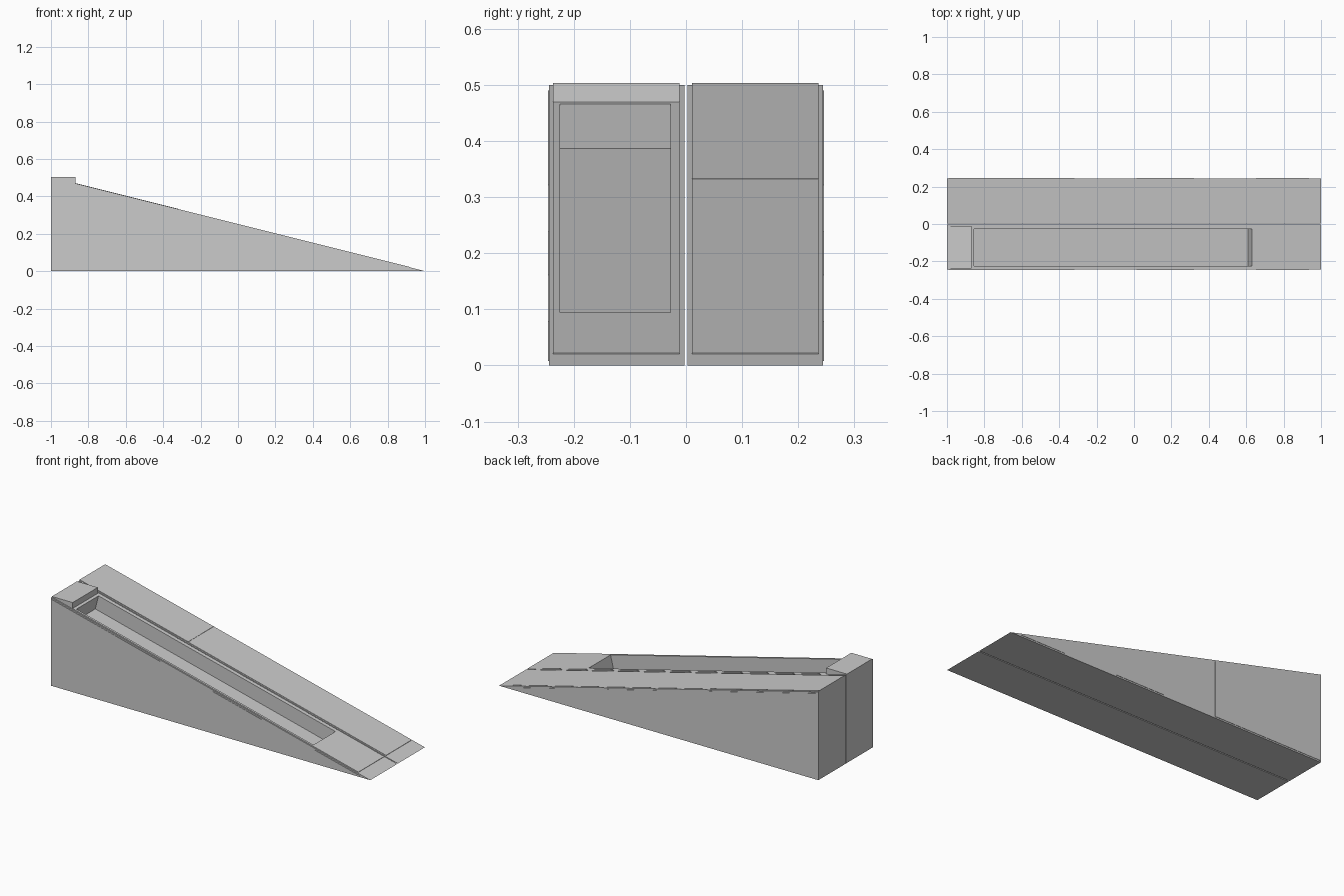
import bpy
import bmesh

cube = bpy.data.objects.get("Cube")
if cube:
    bpy.data.objects.remove(cube, do_unlink=True)

GREY = (0.6, 0.6, 0.6)
mat = bpy.data.materials.new("plain_grey")
mat.use_nodes = True
mat.diffuse_color = (*GREY, 1)
mat.node_tree.nodes["Principled BSDF"].inputs["Base Color"].default_value = (*GREY, 1)


def slope(x):
    """Height of the ramp surface at x."""
    return 0.25 * (1 - x)


def prism(name, profile, y0, y1):
    """Extrude an x-z profile from y0 to y1."""
    bm = bmesh.new()
    face = bm.faces.new([bm.verts.new((x, y0, z)) for x, z in profile])
    ext = bmesh.ops.extrude_face_region(bm, geom=[face])
    moved = [v for v in ext["geom"] if isinstance(v, bmesh.types.BMVert)]
    bmesh.ops.translate(bm, verts=moved, vec=(0, y1 - y0, 0))
    bmesh.ops.recalc_face_normals(bm, faces=bm.faces)
    mesh = bpy.data.meshes.new(name)
    bm.to_mesh(mesh)
    bm.free()
    mesh.materials.append(mat)
    obj = bpy.data.objects.new(name, mesh)
    bpy.context.collection.objects.link(obj)
    return obj


def deck_plate(name, x0, x1, y0, y1, lift):
    """Thin plate lying on the ramp surface."""
    return prism(name, [(x0, slope(x0) - 0.002), (x1, slope(x1) - 0.002),
                        (x1, slope(x1) + lift), (x0, slope(x0) + lift)], y0, y1)


def cut(obj, cutter):
    mod = obj.modifiers.new("recess", "BOOLEAN")
    mod.operation = "DIFFERENCE"
    mod.solver = "EXACT"
    mod.object = cutter
    bpy.context.view_layer.objects.active = obj
    bpy.ops.object.modifier_apply(modifier=mod.name)


# Two wedge halves with a narrow slit between them
WEDGE = [(-1, 0), (1, 0), (-1, 0.5)]
front_wedge = prism("front_wedge", WEDGE, -0.244, -0.003)
back_wedge = prism("back_wedge", WEDGE, 0.003, 0.244)

# Raised deck skins
front_deck = deck_plate("front_deck", -1, 0.92, -0.237, -0.012, 0.002)
deck_plate("back_deck", -1, 0.92, 0.011, 0.236, 0.002)
deck_plate("back_deck_upper", -1, -0.32, 0.011, 0.236, 0.0035)

# Long tray sunk square to the slope of the front half
DX, DZ = 0.0194, 0.0776
a, b = -0.855, 0.63
cutter = prism("tray_cutter", [(a - DX, slope(a) - DZ), (b - DX, slope(b) - DZ),
                               (b + DX, slope(b) + DZ), (a + DX, slope(a) + DZ)],
               -0.225, -0.028)
cutter.hide_render = True
for part in (front_wedge, front_deck):
    cut(part, cutter)
bpy.data.objects.remove(cutter, do_unlink=True)

# Stop block at the high end
prism("stop_block", [(-1, 0.49), (-0.87, slope(-0.87) - 0.01),
                     (-0.87, 0.503), (-1, 0.503)], -0.237, -0.012)

# Side panels, framed by a narrow margin
M = 0.008
for side, sign in (("front", -1), ("back", 1)):
    for i, (x0, x1) in enumerate(((-1, -0.31), (0.005, 0.33), (0.645, None))):
        lo = x0 + M
        outline = [(lo, M), (lo, slope(lo) - M)]
        if x1 is None:
            outline.append((1 - 8 * M, M))
        else:
            outline += [(x1 - M, slope(x1 - M) - M), (x1 - M, M)]
        prism(f"{side}_side_panel_{i + 1}", outline, sign * 0.242, sign * 0.246)
